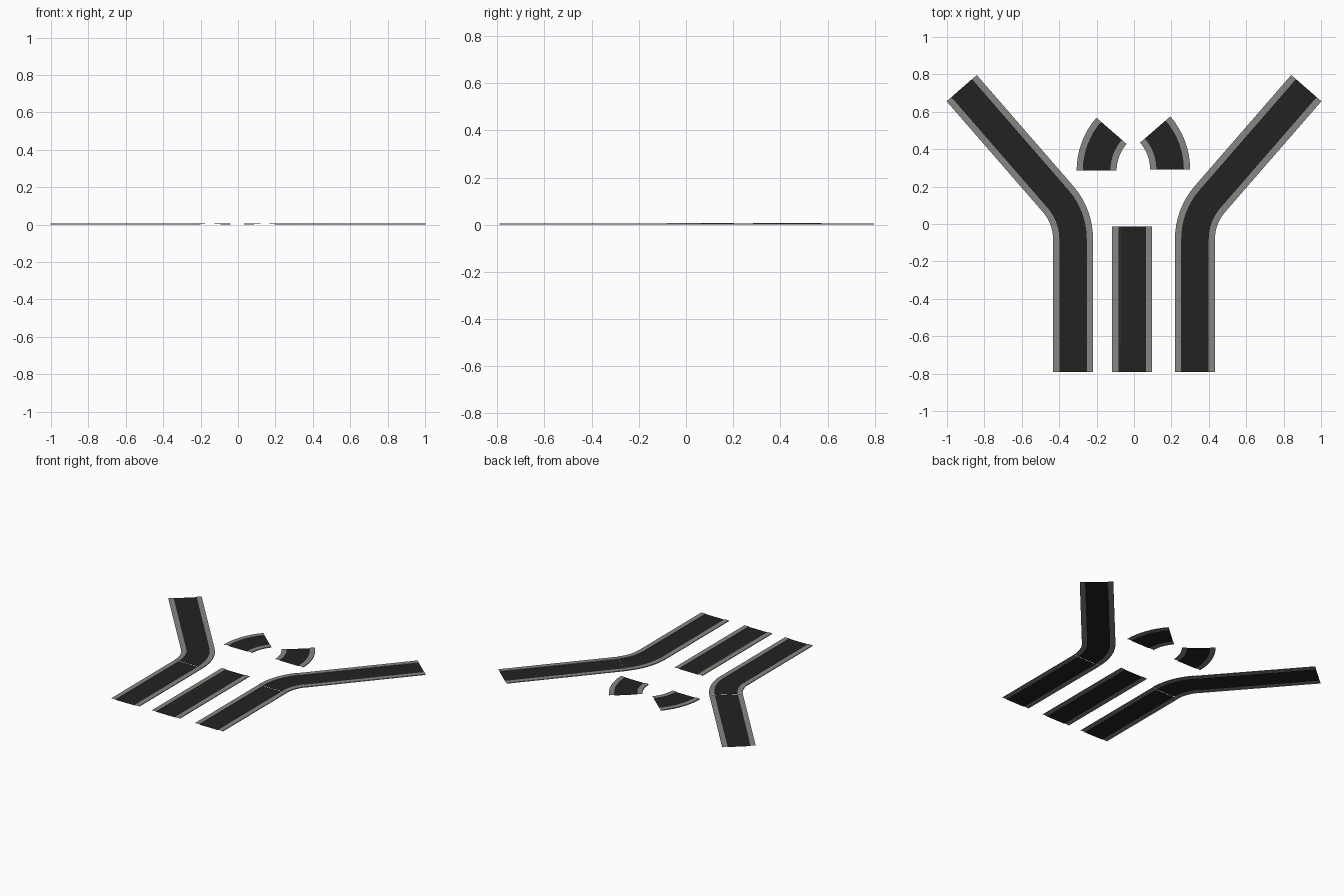
import bpy, bmesh, math

if "Cube" in bpy.data.objects:
    bpy.data.objects.remove(bpy.data.objects["Cube"])

HALF, LANE = 0.107, 0.0735       # half widths: whole road, asphalt
RADIUS, TURN = 0.325, math.radians(41)
SEGS = 8


def material(name, rgb):
    m = bpy.data.materials.new(name)
    m.diffuse_color = (*rgb, 1)
    m.use_nodes = True
    m.node_tree.nodes["Principled BSDF"].inputs["Base Color"].default_value = m.diffuse_color
    return m


ASPHALT = material("asphalt_black", (0.016, 0.016, 0.016))
KERB = material("kerb_grey", (0.24, 0.24, 0.225))
LINE = material("faded_yellow", (0.06, 0.05, 0.015))


def sweep(name, stations, z0, z_lane, z_kerb):
    """Sweep the kerb-lane-kerb section along (x, y, heading) stations."""
    section = [(-HALF, z0), (-HALF, z_kerb), (-LANE, z_kerb), (-LANE, z_lane),
               (LANE, z_lane), (LANE, z_kerb), (HALF, z_kerb), (HALF, z0)]
    bm = bmesh.new()
    rows = []
    for x, y, a in stations:           # heading a: 0 = +y, positive turns left
        rows.append([bm.verts.new((x + s * math.cos(a), y + s * math.sin(a), z))
                     for s, z in section])
    for r, n in zip(rows, rows[1:]):
        for i in range(len(section) - 1):
            f = bm.faces.new((r[i], r[i + 1], n[i + 1], n[i]))
            f.material_index = 0 if i == 3 else 1
    me = bpy.data.meshes.new(name)
    bm.to_mesh(me)
    bm.free()
    me.materials.append(ASPHALT)
    me.materials.append(KERB)
    ob = bpy.data.objects.new(name, me)
    bpy.context.collection.objects.link(ob)
    return ob


def straight(name, x, y, a, length):
    end = (x - length * math.sin(a), y + length * math.cos(a), a)
    return sweep(name, [(x, y, a), end], 0.0, 0.002, 0.005)


def bend(name, x, y, side):
    """Bend starting along +y; side 1 turns left, -1 turns right."""
    pts = []
    for k in range(SEGS + 1):
        t = TURN * k / SEGS
        pts.append((x - side * RADIUS * (1 - math.cos(t)),
                    y + RADIUS * math.sin(t), side * t))
    sweep(name, pts, 0.001, 0.004, 0.007)
    return pts[-1]


# Two outer roads: straight, bend, diagonal
for label, side in (("left", 1), ("right", -1)):
    x = -0.326 * side
    straight(label + "_lower_road", x, -0.79, 0, 0.71)
    ex, ey, ea = bend(label + "_road_bend", x, -0.08, side)
    straight(label + "_diagonal_road", ex, ey, ea, 0.786)

# Loose middle straight and two loose bends
straight("middle_road", -0.01, -0.79, 0, 0.777)
bend("loose_bend_left", -0.20, 0.285, -1)
bend("loose_bend_right", 0.193, 0.292, 1)

# Thin faded line along the middle road
bpy.ops.mesh.primitive_plane_add(size=1, location=(-0.071, -0.33, 0.0025))
line = bpy.context.object
line.name = "middle_road_line"
line.scale = (0.004, 0.62, 1)
line.data.materials.append(LINE)
